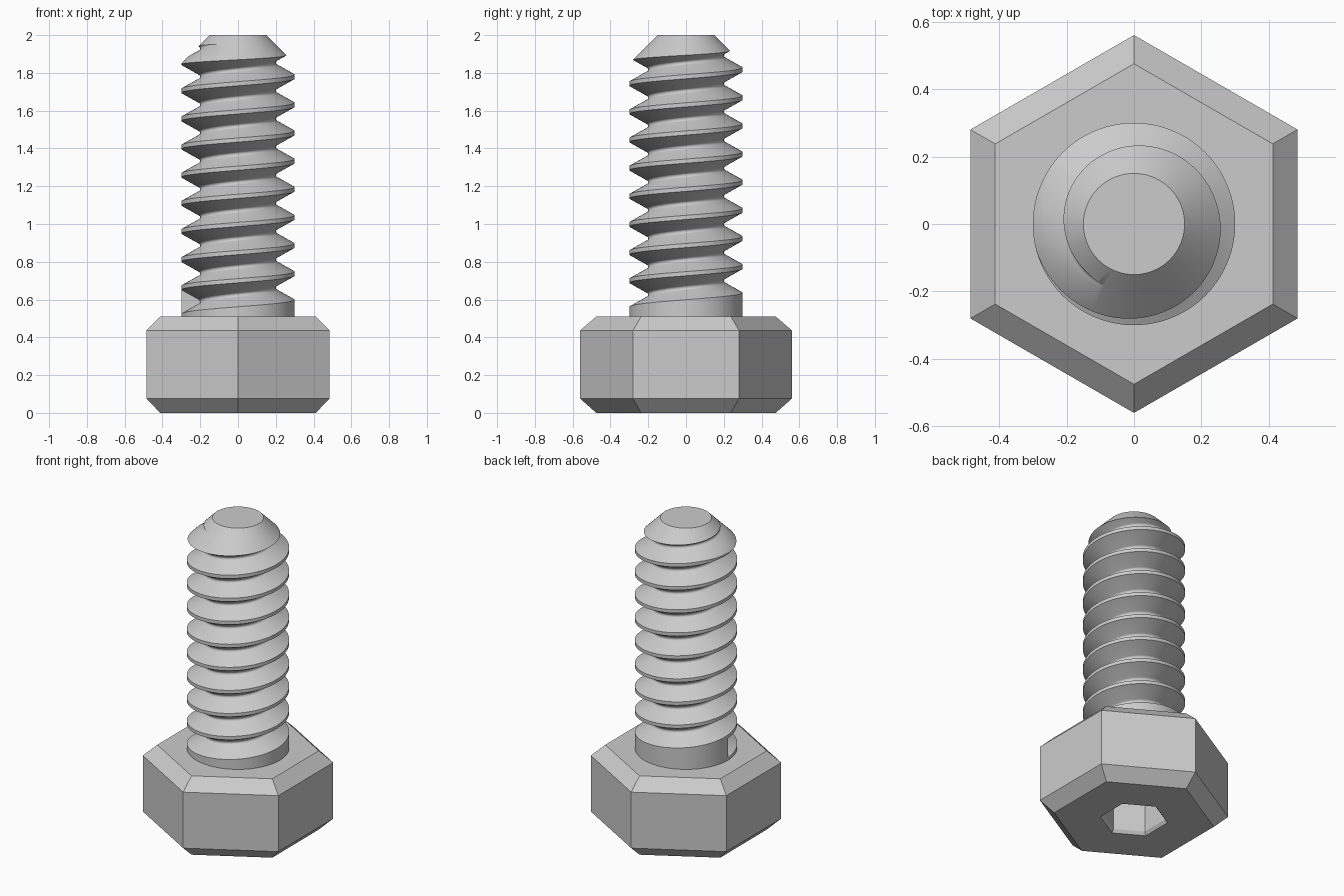
import bpy, bmesh
from math import sin, cos, pi, radians, tan

if "Cube" in bpy.data.objects:
    bpy.data.objects.remove(bpy.data.objects["Cube"])

steel = bpy.data.materials.new("grey steel")
steel.use_nodes = True
grey = (0.6, 0.6, 0.6, 1)
steel.diffuse_color = grey
steel.node_tree.nodes["Principled BSDF"].inputs["Base Color"].default_value = grey


def finish(bm, name):
    bmesh.ops.recalc_face_normals(bm, faces=bm.faces[:])
    mesh = bpy.data.meshes.new(name)
    bm.to_mesh(mesh)
    bm.free()
    mesh.materials.append(steel)
    ob = bpy.data.objects.new(name, mesh)
    bpy.context.collection.objects.link(ob)
    return ob


def loft(name, rings, sides, turn=0):
    """Stack regular polygons given as (radius, height), capped at both ends."""
    bm = bmesh.new()
    loops = [[bm.verts.new((r * cos(turn + 2 * pi * k / sides),
                            r * sin(turn + 2 * pi * k / sides), z))
              for k in range(sides)] for r, z in rings]
    for a, b in zip(loops, loops[1:]):
        for k in range(sides):
            n = (k + 1) % sides
            bm.faces.new((a[k], a[n], b[n], b[k]))
    bm.faces.new(loops[0])
    bm.faces.new(loops[-1])
    return finish(bm, name)


# Hexagonal head with chamfered rims and a hex socket underneath
loft("hex_head", [(0.185, 0.25), (0.185, 0.02), (0.2, 0), (0.475, 0),
                  (0.56, 0.075), (0.56, 0.437), (0.475, 0.51)], 6, pi / 2)

# Thread groove profile: sharp crest corners and a rounded root
SEG, TURNS, PITCH = 96, 12, 0.149
CREST, ROOT, LAND, START = 0.3, 0.2, 0.022, 0.5245
flank = radians(61)
half = (PITCH - LAND) / 2
fillet = (half * tan(flank) - (CREST - ROOT)) / (sin(flank) * tan(flank) - (1 - cos(flank)))
arc = [flank * k / 4 for k in range(-4, 5)]
profile = [(CREST, 0)]
profile += [(ROOT + fillet * (1 - cos(a)), half + fillet * sin(a)) for a in arc]
profile += [(CREST, 2 * half)]

# Sweep the groove up a right-handed helix
bm = bmesh.new()


def helix_vert(i, r, dz):
    a = pi + 2 * pi * i / SEG
    return bm.verts.new((r * cos(a), r * sin(a), START + PITCH * i / SEG + dz))


last = SEG * TURNS
edge = [helix_vert(i, CREST, 0) for i in range(last + SEG + 1)]
cols = [[edge[i]] + [helix_vert(i, r, dz) for r, dz in profile[1:]]
        for i in range(last + 1)]
for i in range(last):
    a = cols[i] + [edge[i + SEG]]
    b = cols[i + 1] + [edge[i + 1 + SEG]]
    for j in range(len(a) - 1):
        bm.faces.new((a[j], b[j], b[j + 1], a[j + 1]))

# Collar below the first turn, with the flat end of the groove
base = [bm.verts.new((CREST * cos(pi + 2 * pi * k / SEG),
                      CREST * sin(pi + 2 * pi * k / SEG), 0.45)) for k in range(SEG)]
for k in range(SEG - 1):
    bm.faces.new((base[k], base[k + 1], edge[k + 1], edge[k]))
bm.faces.new((base[-1], base[0], edge[0], cols[0][-1], edge[SEG], edge[SEG - 1]))
bm.faces.new(base)
bm.faces.new(cols[0])

# Close the top so the rod can be trimmed
apex = bm.verts.new((0, 0, 2.6))
for e in [e for e in bm.edges if e.is_boundary]:
    bm.faces.new((e.verts[0], e.verts[1], apex))
shaft = finish(bm, "threaded_shaft")

# Trim the tip to a flat-ended cone
trim = loft("tip_trim", [(0.65, 0.3), (0.65, 1.5), (0.15, 2)], SEG, pi / SEG)
trim.hide_render = True
cut = shaft.modifiers.new("tip", "BOOLEAN")
cut.operation = "INTERSECT"
cut.solver = "EXACT"
cut.object = trim
bpy.ops.object.select_all(action="DESELECT")
bpy.context.view_layer.objects.active = shaft
shaft.select_set(True)
bpy.ops.object.modifier_apply(modifier=cut.name)
bpy.data.objects.remove(trim)
bpy.ops.object.shade_smooth_by_angle(angle=radians(30))
